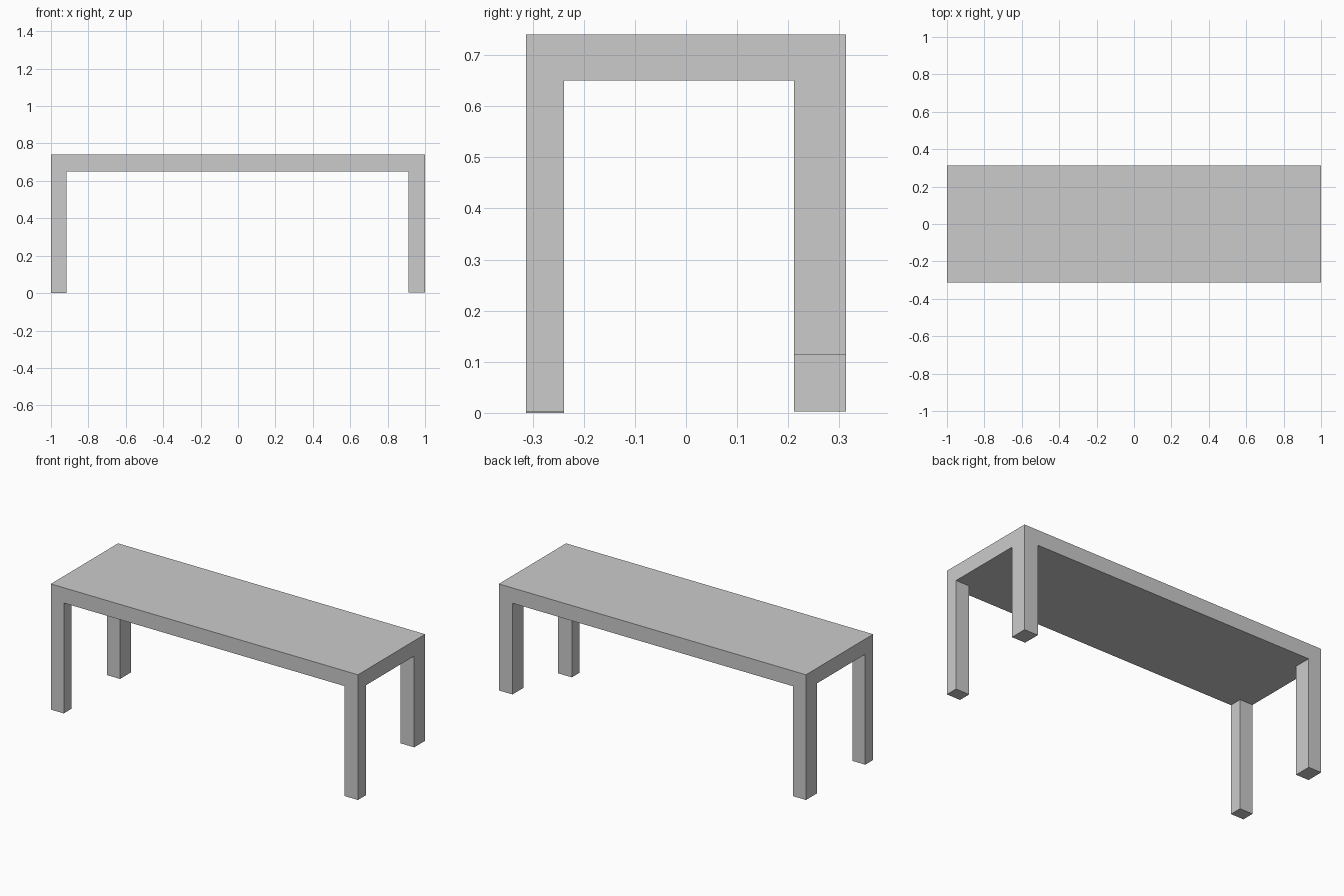
import bpy, bmesh
from mathutils import Vector

if "Cube" in bpy.data.objects:
    bpy.data.objects.remove(bpy.data.objects["Cube"])

HALF_X, HALF_Y = 1.0, 0.3125
TOP, UNDER = 0.74, 0.65
X_CUTS = (-0.916, 0.911)   # inner faces of the legs
Y_CUTS = (-0.239, 0.211)
# foot height for each leg, keyed by (x side, y side); the back right leg is shorter
FEET = {(-1, -1): 0.0, (1, -1): 0.003, (-1, 1): 0.003, (1, 1): 0.113}

bm = bmesh.new()

# solid table top
bmesh.ops.create_cube(bm, size=1)
bmesh.ops.scale(bm, vec=(2 * HALF_X, 2 * HALF_Y, TOP - UNDER), verts=bm.verts)
bmesh.ops.translate(bm, vec=(0, 0, (TOP + UNDER) / 2), verts=bm.verts)

# loop cuts that mark out the corner legs
for axis, cuts in (((1, 0, 0), X_CUTS), ((0, 1, 0), Y_CUTS)):
    for c in cuts:
        bmesh.ops.bisect_plane(bm, geom=bm.verts[:] + bm.edges[:] + bm.faces[:],
                               plane_co=Vector(axis) * c, plane_no=axis)


# legs extruded down from the four corner faces of the underside
def corner(face):
    c = face.calc_center_median()
    if face.normal.z > -0.9 or abs(c.x) < 0.9 or abs(c.y) < 0.2:
        return None
    return (1 if c.x > 0 else -1, 1 if c.y > 0 else -1)


bm.normal_update()
for face, key in [(f, corner(f)) for f in bm.faces if corner(f)]:
    leg = bmesh.ops.extrude_discrete_faces(bm, faces=[face])["faces"][0]
    for v in leg.verts:
        v.co.z = FEET[key]

# merge coplanar faces into clean flat sides
bmesh.ops.dissolve_limit(bm, angle_limit=0.01, verts=bm.verts, edges=bm.edges)
bmesh.ops.recalc_face_normals(bm, faces=bm.faces)

mesh = bpy.data.meshes.new("table")
bm.to_mesh(mesh)
bm.free()
bpy.context.collection.objects.link(bpy.data.objects.new("table", mesh))
